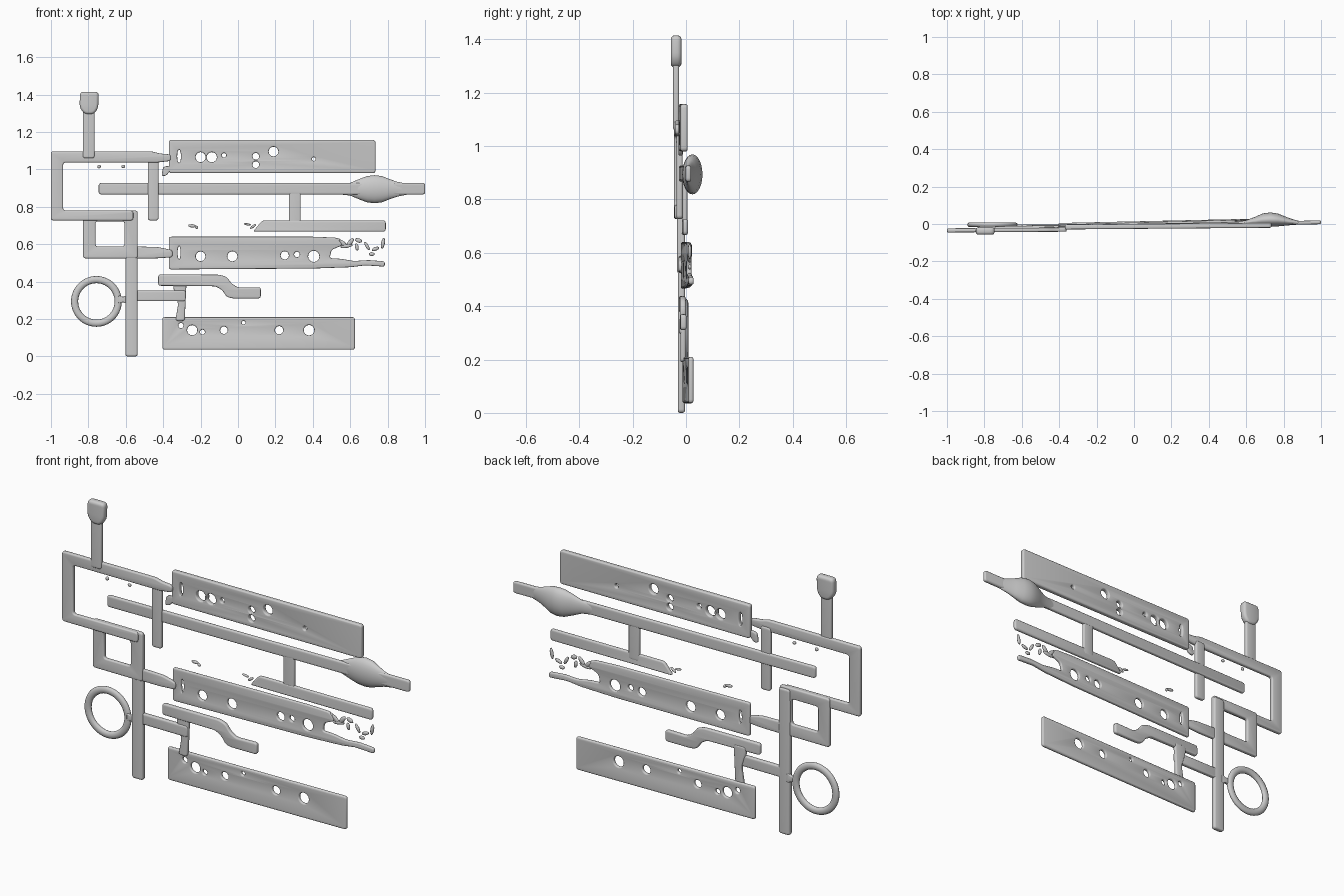
import bpy, bmesh, math
from mathutils import Vector, Matrix

if "Cube" in bpy.data.objects:
    bpy.data.objects.remove(bpy.data.objects["Cube"])


def finish(name, bm):
    bmesh.ops.remove_doubles(bm, verts=bm.verts, dist=0.00005)
    bmesh.ops.recalc_face_normals(bm, faces=bm.faces)
    me = bpy.data.meshes.new(name)
    bm.to_mesh(me)
    bm.free()
    ob = bpy.data.objects.new(name, me)
    bpy.context.collection.objects.link(ob)
    bpy.ops.object.select_all(action='DESELECT')
    ob.select_set(True)
    bpy.context.view_layer.objects.active = ob
    bpy.ops.object.shade_smooth_by_angle(angle=math.radians(45))
    return ob


def rect(x0, x1, z0, z1):
    return [(x0, z0), (x1, z0), (x1, z1), (x0, z1)]


def rounded(pts, r):
    out, n = [], len(pts)
    for i in range(n):
        a, p, b = (Vector(pts[(i + k) % n]) for k in (-1, 0, 1))
        s = p + (a - p).normalized() * min(r, (a - p).length * 0.4)
        e = p + (b - p).normalized() * min(r, (b - p).length * 0.4)
        for t in (0, 0.33, 0.67, 1):
            out.append(s * (1 - t) ** 2 + p * 2 * t * (1 - t) + e * t * t)
    return out


def ellipse(x, z, rx, rz=None):
    rz = rz or rx
    return [(x + rx * math.cos(k * math.tau / 16), z + rz * math.sin(k * math.tau / 16))
            for k in range(16)]


def plate(name, outline, y, thick, slope=0.0, holes=(), windows=(), bevel=0.007, r=0.014):
    """Soft-edged flat piece drawn in x/z, leaning in depth along x."""
    cu = bpy.data.curves.new(name + "_profile", 'CURVE')
    cu.dimensions, cu.fill_mode = '2D', 'BOTH'
    loops = [rounded(outline, r)] + [ellipse(*h) for h in holes]
    loops += [rounded(w, r) for w in windows]
    for loop in loops:
        sp = cu.splines.new('POLY')
        sp.points.add(len(loop) - 1)
        for p, c in zip(sp.points, loop):
            p.co = (c[0], c[1], 0, 1)
        sp.use_cyclic_u = True
    cu.bevel_depth, cu.offset, cu.bevel_resolution = bevel, -bevel, 2
    cu.extrude = thick / 2 - bevel
    tmp = bpy.data.objects.new(name + "_profile", cu)
    bpy.context.collection.objects.link(tmp)
    dg = bpy.context.evaluated_depsgraph_get()
    me = bpy.data.meshes.new_from_object(tmp.evaluated_get(dg))
    bm = bmesh.new()
    bm.from_mesh(me)
    bpy.data.objects.remove(tmp)
    bpy.data.meshes.remove(me)
    for v in bm.verts:
        x, h, d = v.co
        v.co = (x, y + slope * x - d, h)
    return finish(name, bm)


def blobs(name, items, y):
    """Small crumbs: x, z, half length, half width, angle."""
    bm = bmesh.new()
    for x, z, a, b, deg in items:
        m = (Matrix.Translation((x, y, z)) @ Matrix.Rotation(math.radians(deg), 4, 'Y')
             @ Matrix.Diagonal((a, 0.007, b, 1)))
        bmesh.ops.create_icosphere(bm, subdivisions=2, radius=1, matrix=m)
    return finish(name, bm)


# three wide perforated plates
plate("upper_plate", rect(-.37, .735, .98, 1.157), -.013, .026, .008,
      [(-.20, 1.065, .027), (-.14, 1.065, .027), (-.075, 1.075, .012), (.095, 1.07, .018),
       (.095, 1.025, .018), (.19, 1.095, .026), (.405, 1.055, .01), (-.315, 1.07, .01, .035)])
plate("middle_plate",
      [(-.37, .465), (.4, .47), (.6, .477), (.68, .487), (.785, .48), (.785, .508), (.70, .515),
       (.62, .51), (.55, .522), (.49, .525), (.50, .57), (.56, .595), (.53, .635), (.4, .64),
       (-.37, .64)], -.001, .018, .026,
      [(-.20, .535, .026), (-.03, .535, .027), (.25, .54, .022), (.315, .545, .015),
       (.405, .535, .03), (-.315, .555, .008, .035)], bevel=.006)
plate("lower_plate", rect(-.405, .625, .036, .21), .005, .018, .022,
      [(-.245, .14, .027), (-.19, .13, .013), (-.075, .14, .02), (.22, .14, .022),
       (.38, .14, .028), (.03, .18, .01), (-.305, .165, .014)])

# capped stalk
plate("stalk", rect(-.83, -.767, 1.06, 1.34), -.037, .022)
plate("stalk_cap", [(-.82, 1.295), (-.77, 1.295), (-.747, 1.33), (-.745, 1.415),
                    (-.845, 1.415), (-.847, 1.33)], -.037, .04, bevel=.014, r=.02)

# open left frame and the small square frame with its post
plate("left_frame", [(-1, .727), (-.56, .727), (-.56, .78), (-.935, .78), (-.935, 1.037),
                     (-.43, 1.037), (-.36, 1.045), (-.36, 1.08), (-.42, 1.085), (-.46, 1.096),
                     (-1, 1.096)], -.028, .022, .006)
plate("square_frame", rect(-.828, -.537, .524, .78), -.022, .022,
      windows=[rect(-.762, -.607, .588, .722)])
plate("post", rect(-.602, -.537, 0, .77), -.017, .027, bevel=.009)
plate("middle_link", [(-.56, .524), (-.44, .524), (-.35, .53), (-.35, .568), (-.43, .585),
                      (-.56, .588)], -.018, .02)
plate("cross_link", rect(-.482, -.425, .727, 1.06), -.024, .022)
plate("upper_tab", [(-.41, .965), (-.385, .965), (-.36, .995), (-.36, 1.02), (-.40, 1.015)],
      -.02, .016, bevel=.004)

# long bar with swelling, hanger and lower bar
plate("long_bar", rect(-.745, 1.0, .866, .927), -.009, .02, .018)
bm = bmesh.new()
rings = []
for x, rz, ry in [(.54, .027, .006), (.60, .034, .012), (.65, .055, .024), (.69, .07, .035),
                  (.73, .075, .038), (.77, .07, .034), (.81, .054, .024), (.85, .04, .015),
                  (.90, .03, .007)]:
    rings.append([bm.verts.new((x, .005 + .6 * ry - .004 + ry * math.cos(k * math.tau / 24),
                                .894 + rz * math.sin(k * math.tau / 24))) for k in range(24)])
for a, b in zip(rings, rings[1:]):
    for k in range(24):
        bm.faces.new((a[k], a[k - 1], b[k - 1], b[k]))
bm.faces.new(rings[0])
bm.faces.new(rings[-1])
finish("bar_swelling", bm)
plate("hanger", rect(.272, .335, .69, .89), -.004, .018)
plate("short_bar", [(.08, .667), (.79, .667), (.79, .727), (.13, .727)], -.007, .019, .006)

# ring and its neck
bm = bmesh.new()
rings = [[bm.verts.new((-.757 + (.1165 + .019 * math.cos(b)) * math.cos(a),
                        -.004 + .013 * math.sin(b),
                        .294 + (.1165 + .019 * math.cos(b)) * math.sin(a)))
          for b in [j * math.tau / 12 for j in range(12)]]
         for a in [i * math.tau / 56 for i in range(56)]]
for i in range(56):
    for j in range(12):
        bm.faces.new((rings[i - 1][j - 1], rings[i][j - 1], rings[i][j], rings[i - 1][j]))
finish("ring", bm)
plate("ring_neck", [(-.64, .28), (-.615, .292), (-.585, .275), (-.585, .335), (-.615, .316),
                    (-.64, .33)], -.01, .016, bevel=.004)

# lower branches
plate("lower_link", rect(-.56, -.28, .295, .353), -.015, .022)
plate("drop_link", [(-.335, .19), (-.285, .19), (-.275, .40), (-.345, .40), (-.345, .36),
                    (-.32, .28)], -.011, .02)
plate("bent_arm", [(-.427, .378), (-.12, .375), (-.085, .355), (-.06, .318), (-.03, .31),
                   (.122, .31), (.122, .37), (.0, .368), (-.035, .39), (-.06, .425),
                   (-.10, .437), (-.427, .438)], -.011, .022, .012)

# loose crumbs near the broken plate end and elsewhere
blobs("plate_crumbs", [(.56, .605, .03, .012, 40), (.60, .61, .028, .012, -50),
                       (.645, .62, .02, .012, 20), (.58, .59, .035, .01, -10),
                       (.69, .59, .026, .009, 60), (.735, .575, .022, .01, -20),
                       (.775, .605, .03, .01, 100), (.715, .547, .016, .01, 0),
                       (.635, .585, .02, .01, 80), (.53, .62, .02, .012, 0)], .014)
blobs("small_crumbs", [(-.245, .698, .022, .009, 5), (-.222, .69, .01, .008, 50),
                       (.05, .706, .02, .006, 10), (.08, .695, .02, .007, -35)], -.008)
blobs("frame_crumbs", [(-.743, 1.015, .01, .01, 0), (-.613, 1.015, .01, .009, 0)], -.03)
